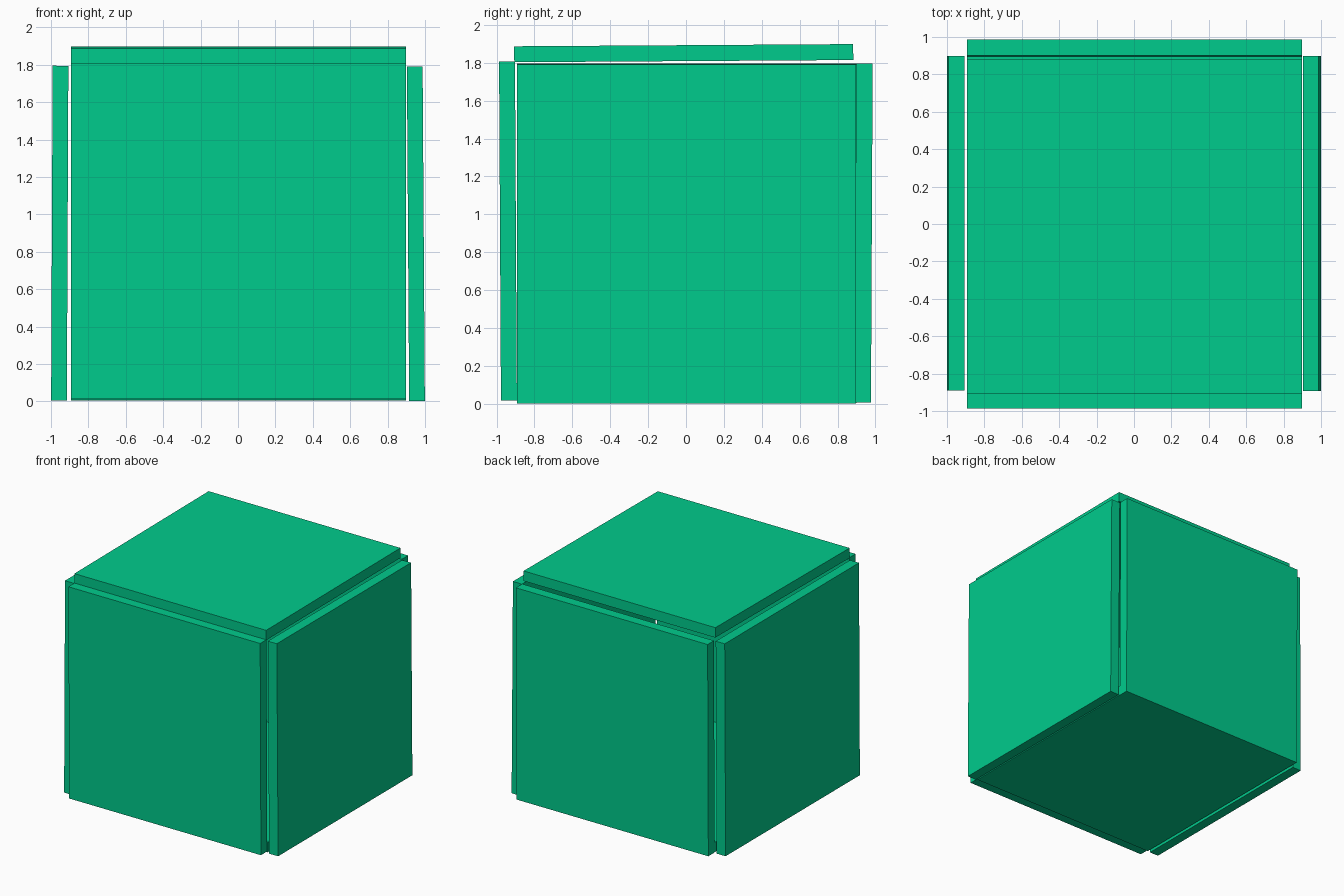
import bpy

if "Cube" in bpy.data.objects:
    bpy.data.objects.remove(bpy.data.objects["Cube"])

SIDE, THICK = 1.79, 0.084

green = bpy.data.materials.new("green")
green.diffuse_color = (0.0, 0.597, 0.262, 1)
green.use_nodes = True
green.node_tree.nodes["Principled BSDF"].inputs["Base Color"].default_value = green.diffuse_color


def panel(name, centre, size, tilt):
    """Square slab, leaning slightly about its centre."""
    bpy.ops.mesh.primitive_cube_add(size=1, location=centre)
    ob = bpy.context.object
    ob.name = name
    ob.scale = size
    ob.rotation_euler = tilt
    ob.data.materials.append(green)


across_x = (THICK, SIDE, SIDE)
across_y = (SIDE, THICK, SIDE)
flat = (SIDE, SIDE, THICK)

# Four loose walls, each leaning a little
panel("left_wall", (-0.953, 0.004, 0.900), across_x, (0, 0.0045, 0))
panel("right_wall", (0.951, 0.003, 0.897), across_x, (0, -0.0067, 0))
panel("front_wall", (0.003, -0.940, 0.912), across_y, (0.0055, 0, 0))
panel("back_wall", (0.003, 0.939, 0.901), across_y, (-0.005, 0, 0))

# Floor between the walls and lid resting on top
panel("floor", (0.003, 0.004, 0.050), flat, (0, 0, 0))
panel("lid", (0.003, -0.012, 1.851), flat, (0.0065, 0, 0))
